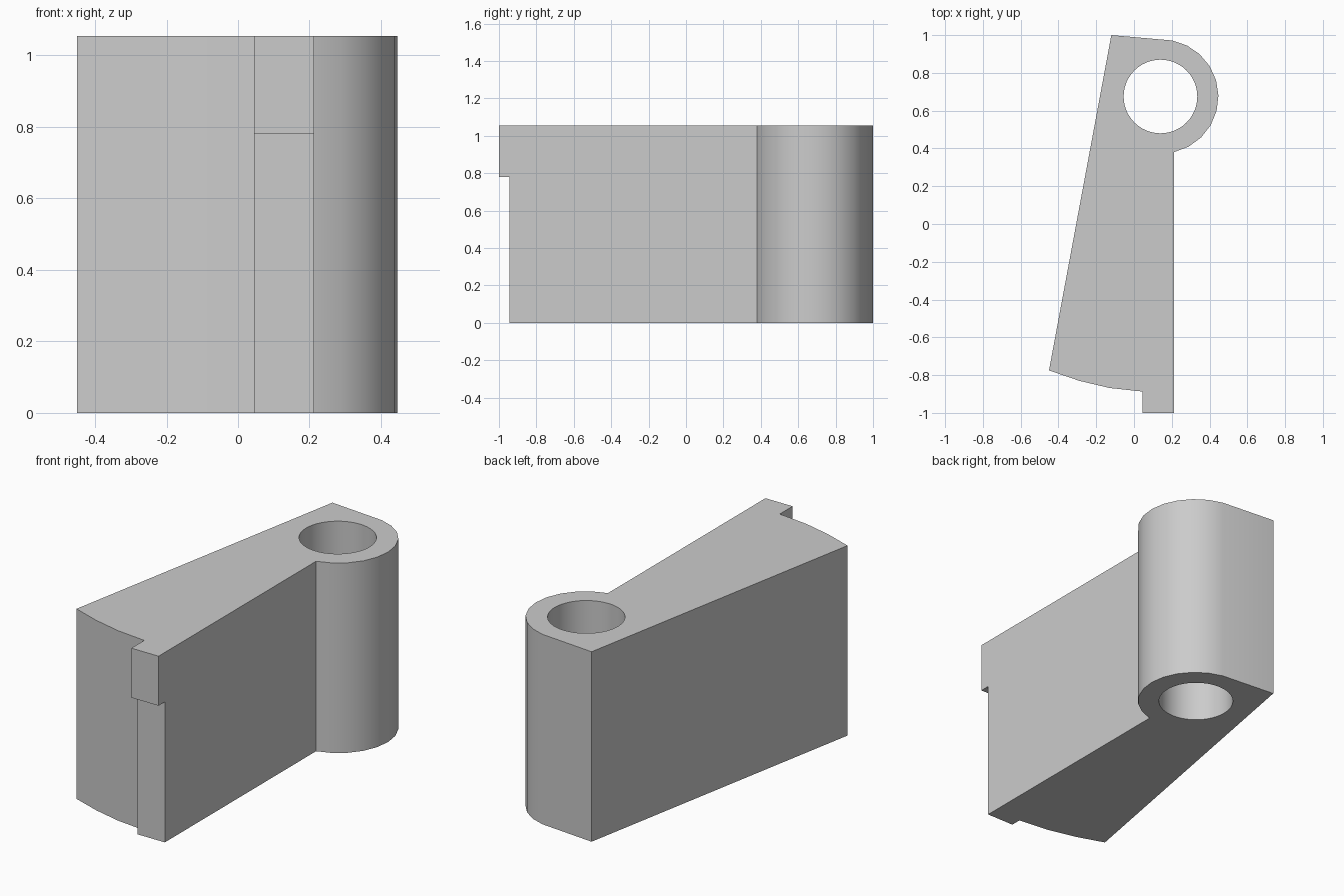
import bpy, bmesh
from math import radians, sin, cos

cube = bpy.data.objects.get("Cube")
if cube:
    bpy.data.objects.remove(cube, do_unlink=True)

HEIGHT = 1.055
NOTCH_Z = 0.78
BOSS = (0.145, 0.675)
BOSS_R = 0.302
HOLE_R = 0.195

grey = bpy.data.materials.new("plain grey")
grey.use_nodes = True
grey.diffuse_color = (0.6, 0.6, 0.6, 1)
grey.node_tree.nodes["Principled BSDF"].inputs["Base Color"].default_value = (0.6, 0.6, 0.6, 1)


def arc(cx, cy, r, start, end, steps):
    angles = [radians(start + (end - start) * i / steps) for i in range(steps + 1)]
    return [(cx + r * cos(a), cy + r * sin(a)) for a in angles]


def prism(name, outline, z0, z1):
    """Extrude a closed outline straight up."""
    bm = bmesh.new()
    face = bm.faces.new([bm.verts.new((x, y, z0)) for x, y in outline])
    top = bmesh.ops.extrude_face_region(bm, geom=[face])
    verts = [v for v in top["geom"] if isinstance(v, bmesh.types.BMVert)]
    bmesh.ops.translate(bm, verts=verts, vec=(0, 0, z1 - z0))
    bmesh.ops.recalc_face_normals(bm, faces=bm.faces)
    mesh = bpy.data.meshes.new(name)
    bm.to_mesh(mesh)
    bm.free()
    mesh.materials.append(grey)
    obj = bpy.data.objects.new(name, mesh)
    bpy.context.collection.objects.link(obj)
    return obj


def cut(target, cutter):
    """Subtract the cutter, then discard it."""
    cutter.hide_render = True
    mod = target.modifiers.new("cut", "BOOLEAN")
    mod.operation = "DIFFERENCE"
    mod.solver = "EXACT"
    mod.object = cutter
    bpy.context.view_layer.objects.active = target
    bpy.ops.object.modifier_apply(modifier=mod.name)
    bpy.data.objects.remove(cutter, do_unlink=True)


# Tapered lever with a rounded boss, a curved end and a small tab
outline = [(-0.12, 1.0), (-0.45, -0.775), (-0.29, -0.83), (-0.13, -0.868),
           (0.045, -0.887), (0.045, -1.0), (0.212, -1.0)]
outline += arc(*BOSS, BOSS_R, -77, 79, 10)
lever = prism("pivot_lever", outline, 0, HEIGHT)

# Pivot hole through the boss
cut(lever, prism("hole_cutter", arc(0.14, 0.675, HOLE_R, 0, 352.5, 47), -0.1, HEIGHT + 0.1))

# Step under the tab lip
step = [(-0.1, -1.1), (0.3, -1.1), (0.3, -0.945), (-0.1, -0.945)]
cut(lever, prism("step_cutter", step, -0.1, NOTCH_Z))

# Smooth curved walls with crisp edges
bpy.ops.object.select_all(action="DESELECT")
lever.select_set(True)
bpy.context.view_layer.objects.active = lever
bpy.ops.object.shade_smooth_by_angle(angle=radians(25))
